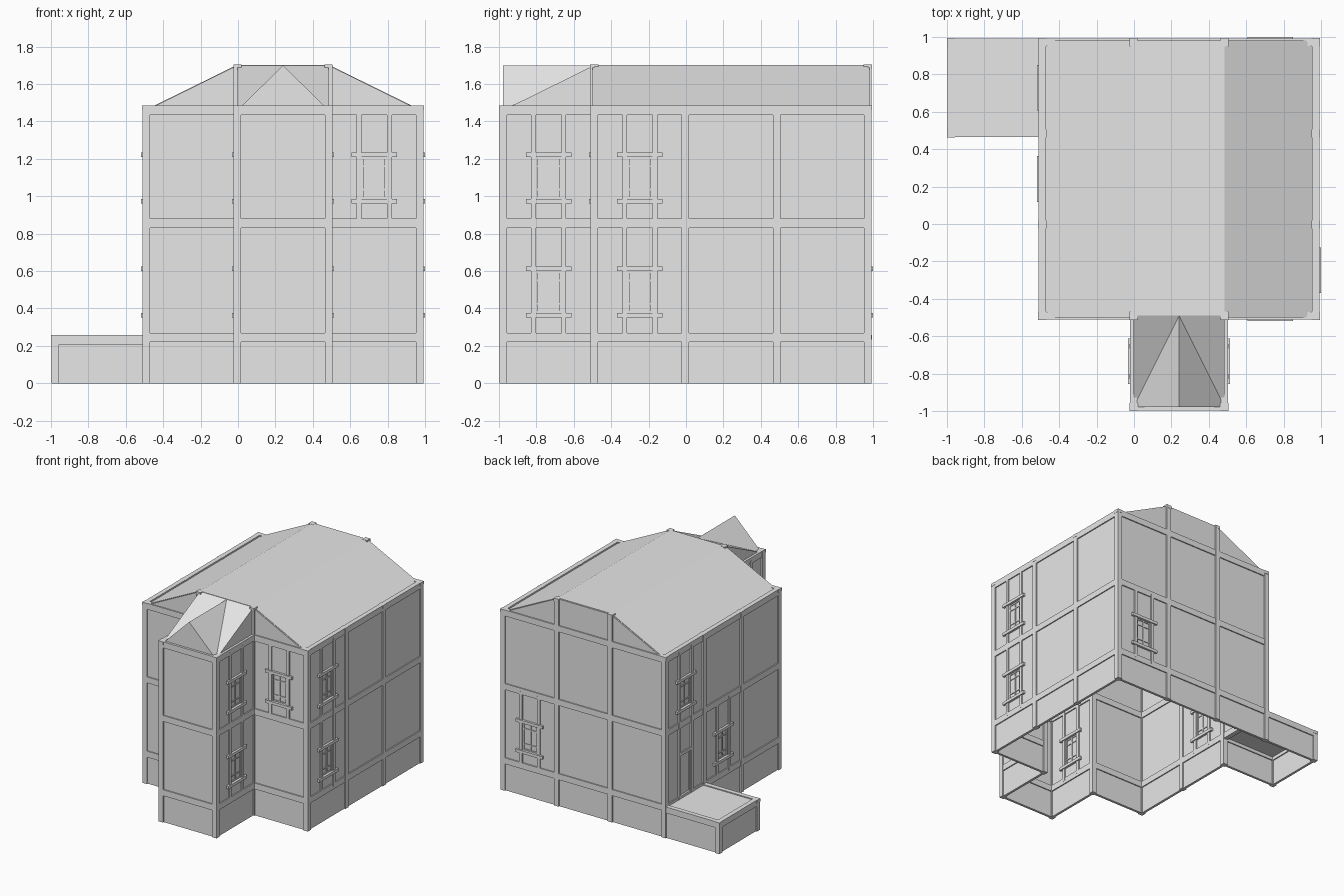
import bpy
import bmesh

cube = bpy.data.objects.get("Cube")
if cube:
    bpy.data.objects.remove(cube, do_unlink=True)

grey = bpy.data.materials.new("plain_grey")
grey.use_nodes = True
grey.diffuse_color = (0.8, 0.8, 0.8, 1)
grey.node_tree.nodes["Principled BSDF"].inputs["Base Color"].default_value = (0.8, 0.8, 0.8, 1)

# Plan grid lines and storey levels
N = [-0.978 + 0.4875 * k for k in range(5)]
BASE, MID, EAVE, RIDGE = 0.245, 0.855, 1.46, 1.70
FLOORS = [(BASE, MID), (MID, EAVE)]
PILLAR = 0.02


def finish(name, bm):
    bmesh.ops.recalc_face_normals(bm, faces=bm.faces)
    mesh = bpy.data.meshes.new(name)
    bm.to_mesh(mesh)
    bm.free()
    mesh.materials.append(grey)
    obj = bpy.data.objects.new(name, mesh)
    bpy.context.collection.objects.link(obj)
    return obj


def box(bm, lo, hi):
    verts = bmesh.ops.create_cube(bm, size=1)["verts"]
    for v in verts:
        for i in range(3):
            v.co[i] = lo[i] if v.co[i] < 0 else hi[i]


def slab(bm, axis, at, depth, a, b, z0, z1):
    """Box in a wall plane: axis 0 has constant x, axis 1 has constant y."""
    if axis == 0:
        box(bm, (at - depth, a, z0), (at + depth, b, z1))
    else:
        box(bm, (a, at - depth, z0), (b, at + depth, z1))


def sheet(name, polygons, thickness):
    bm = bmesh.new()
    for points in polygons:
        bm.faces.new([bm.verts.new(p) for p in points])
    bmesh.ops.remove_doubles(bm, verts=bm.verts, dist=0.0001)
    obj = finish(name, bm)
    if thickness:
        mod = obj.modifiers.new("thickness", "SOLIDIFY")
        mod.thickness = thickness
        mod.offset = 0
    return obj


# Wall bays: (axis, grid line, first bay, last bay)
TALL = [(0, 4, 1, 3), (0, 1, 1, 3), (0, 2, 0, 0), (0, 3, 0, 0),
        (1, 4, 1, 3), (1, 1, 1, 1), (1, 1, 3, 3), (1, 0, 2, 2)]
LOW = [(0, 0, 3), (1, 4, 0), (1, 3, 0)]
WINDOWS = {(0, 4, 1, 0), (0, 4, 1, 1), (0, 1, 3, 1), (0, 1, 2, 0), (0, 2, 0, 0),
           (0, 2, 0, 1), (0, 3, 0, 0), (0, 3, 0, 1), (1, 4, 3, 0), (1, 1, 3, 1)}
DOOR = (0, 1, 3, 0)

walls, rails, frames = bmesh.new(), bmesh.new(), bmesh.new()
HALF = 0.068  # half width of an opening


def rail(axis, at, a, b, z):
    slab(rails, axis, at, PILLAR - 0.001, a, b, z - 0.025, z + 0.025)


def opening(axis, at, a, b, z0, z1, door):
    """Wall around an opening, with posts, beams, pane and glazing bars."""
    c = (a + b) / 2
    low = z0 if door else z0 + 0.13
    high = z0 + 0.355
    slab(walls, axis, at, 0.01, a, c - HALF, z0, z1)
    slab(walls, axis, at, 0.01, c + HALF, b, z0, z1)
    slab(walls, axis, at, 0.01, c - HALF, c + HALF, high, z1)
    slab(walls, axis, at, 0.003, c - HALF, c + HALF, low, high)
    for s in (-1, 1):
        p = c + s * (HALF + 0.013)
        slab(frames, axis, at, PILLAR, p - 0.013, p + 0.013, z0, z1)
        p = c + s * (HALF - 0.006)
        slab(frames, axis, at, 0.012, p - 0.006, p + 0.006, low, high)
    if door:
        slab(frames, axis, at, PILLAR, c - HALF, c + HALF, high, high + 0.025)
        return
    slab(walls, axis, at, 0.01, c - HALF, c + HALF, z0, low)
    for z in (low - 0.012, high + 0.012):
        slab(frames, axis, at, 0.028, c - 0.122, c + 0.122, z - 0.012, z + 0.012)
    slab(frames, axis, at, 0.009, c - 0.005, c + 0.005, low, high)
    for z in (low + 0.006, low + 0.05, high - 0.05, high - 0.006):
        slab(frames, axis, at, 0.009, c - HALF, c + HALF, z - 0.005, z + 0.005)


# Tall walls of the house and the front tower
for axis, line, first, last in TALL:
    at = N[line]
    for bay in range(first, last + 1):
        a, b = N[bay], N[bay + 1]
        for z in (BASE, MID, EAVE):
            rail(axis, at, a, b, z)
        if (axis, line, bay, 0) != DOOR:
            slab(walls, axis, at, 0.01, a, b, 0, BASE)
        for floor, (z0, z1) in enumerate(FLOORS):
            key = (axis, line, bay, floor)
            if key in WINDOWS or key == DOOR:
                opening(axis, at, a, b, z0, z1, key == DOOR)
            else:
                slab(walls, axis, at, 0.01, a, b, z0, z1)

# Low walls and deck of the side porch
for axis, line, bay in LOW:
    slab(walls, axis, N[line], 0.01, N[bay], N[bay + 1], 0, BASE)
    rail(axis, N[line], N[bay], N[bay + 1], BASE - 0.012)
finish("wall_panels", walls)
finish("horizontal_rails", rails)
finish("window_and_door_frames", frames)

deck = bmesh.new()
box(deck, (N[0], N[3], BASE - 0.01), (N[1], N[4], BASE + 0.005))
finish("porch_deck", deck)

# Pillars on the grid, some reaching the ridge height
pillars = bmesh.new()
heights = {(0, 3): 0.258, (0, 4): 0.258, (2, 0): 1.485, (3, 0): 1.485}
for k in range(1, 5):
    for edge in (1, 4):
        heights[(edge, k)] = 1.485
        heights[(k, edge)] = 1.485
for k in (2, 3):
    for edge in (1, 4):
        heights[(k, edge)] = RIDGE + 0.004
for (i, j), top in heights.items():
    x, y = N[i], N[j]
    box(pillars, (x - PILLAR, y - PILLAR, 0), (x + PILLAR, y + PILLAR, top))
    cap = PILLAR + 0.002
    box(pillars, (x - cap, y - cap, top - 0.025), (x + cap, y + cap, top))
finish("pillars", pillars)

# Main roof: two slopes with a flat top
profile = [(N[1], EAVE), (N[2], RIDGE), (N[3], RIDGE), (N[4], EAVE)]
front, back = N[1], N[4]
sheet("main_roof", [[(x0, front, z0), (x1, front, z1), (x1, back, z1), (x0, back, z0)]
                    for (x0, z0), (x1, z1) in zip(profile, profile[1:])], 0.006)

# Gable walls closing the roof ends
sheet("back_gable", [[(x, back, z) for x, z in profile]], 0.02)
sheet("front_gables", [[(N[1], front, EAVE), (N[2], front, EAVE), (N[2], front, RIDGE)],
                       [(N[4], front, EAVE), (N[3], front, EAVE), (N[3], front, RIDGE)]], 0.02)

# Tower roof: a shed slope crossed by a small gabled dormer
mid = (N[2] + N[3]) / 2
peak_back, peak_front = (mid, front, RIDGE), (mid, N[0], RIDGE)
left, right = (N[3], N[0], EAVE), (N[2], N[0], EAVE)
faces = [[left, right, peak_front]]
for corner in (left, right):
    top = (corner[0], front, RIDGE)
    faces.append([corner, top, peak_back])
    faces.append([corner, peak_front, peak_back])
    faces.append([corner, (corner[0], front, EAVE), top])
sheet("tower_roof", faces, 0)
